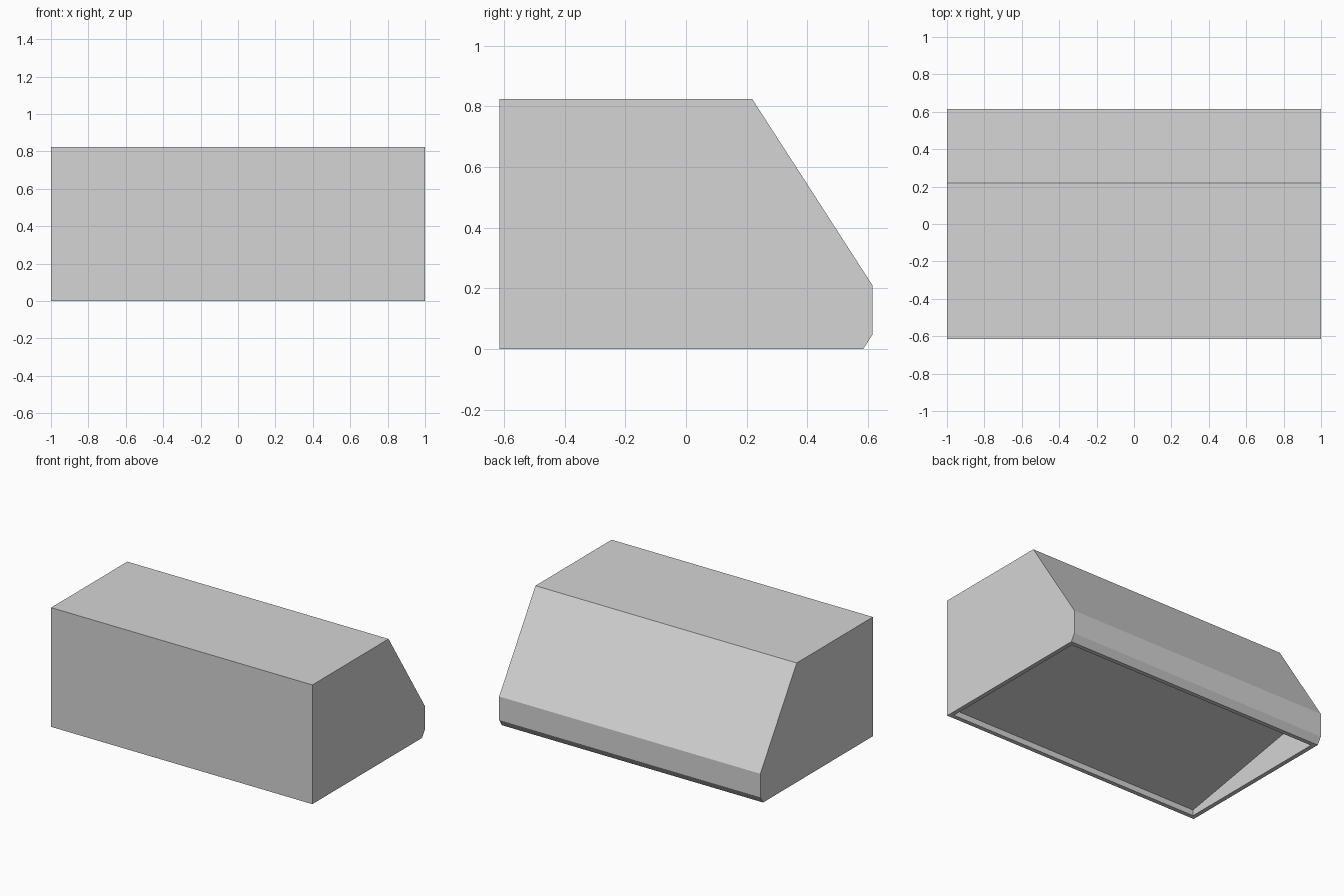
import bpy
import bmesh

if "Cube" in bpy.data.objects:
    bpy.data.objects.remove(bpy.data.objects["Cube"])

# Side profile (y, z), listed from the bottom front corner
PROFILE = [(-0.615, 0.0), (0.585, 0.0), (0.615, 0.047),
           (0.615, 0.21), (0.218, 0.825), (-0.615, 0.825)]
HALF_WIDTH = 1.0
RIM = 0.03

grey = bpy.data.materials.new("plain grey")
grey.diffuse_color = (0.66, 0.66, 0.66, 1.0)
grey.use_nodes = True
grey.node_tree.nodes["Principled BSDF"].inputs["Base Color"].default_value = grey.diffuse_color

# Solid body: profile swept along x
bm = bmesh.new()
left, right = [[bm.verts.new((x, y, z)) for y, z in PROFILE]
               for x in (-HALF_WIDTH, HALF_WIDTH)]
bm.faces.new(left)
bm.faces.new(right)
n = len(PROFILE)
sides = [bm.faces.new((left[i], left[(i + 1) % n], right[(i + 1) % n], right[i]))
         for i in range(n)]
bottom = sides[0]
bmesh.ops.recalc_face_normals(bm, faces=bm.faces[:])

# Thin rim round the underside, then a recess whose ceiling rises to the back
bmesh.ops.inset_individual(bm, faces=[bottom], thickness=RIM, use_even_offset=True)
bmesh.ops.inset_individual(bm, faces=[bottom], thickness=0.0)
for v in bottom.verts:
    v.co.z = 0.04 + 0.184 * (v.co.y + 0.585)

mesh = bpy.data.meshes.new("hood_body")
bm.to_mesh(mesh)
bm.free()
mesh.materials.append(grey)
hood = bpy.data.objects.new("hood_body", mesh)
bpy.context.collection.objects.link(hood)
